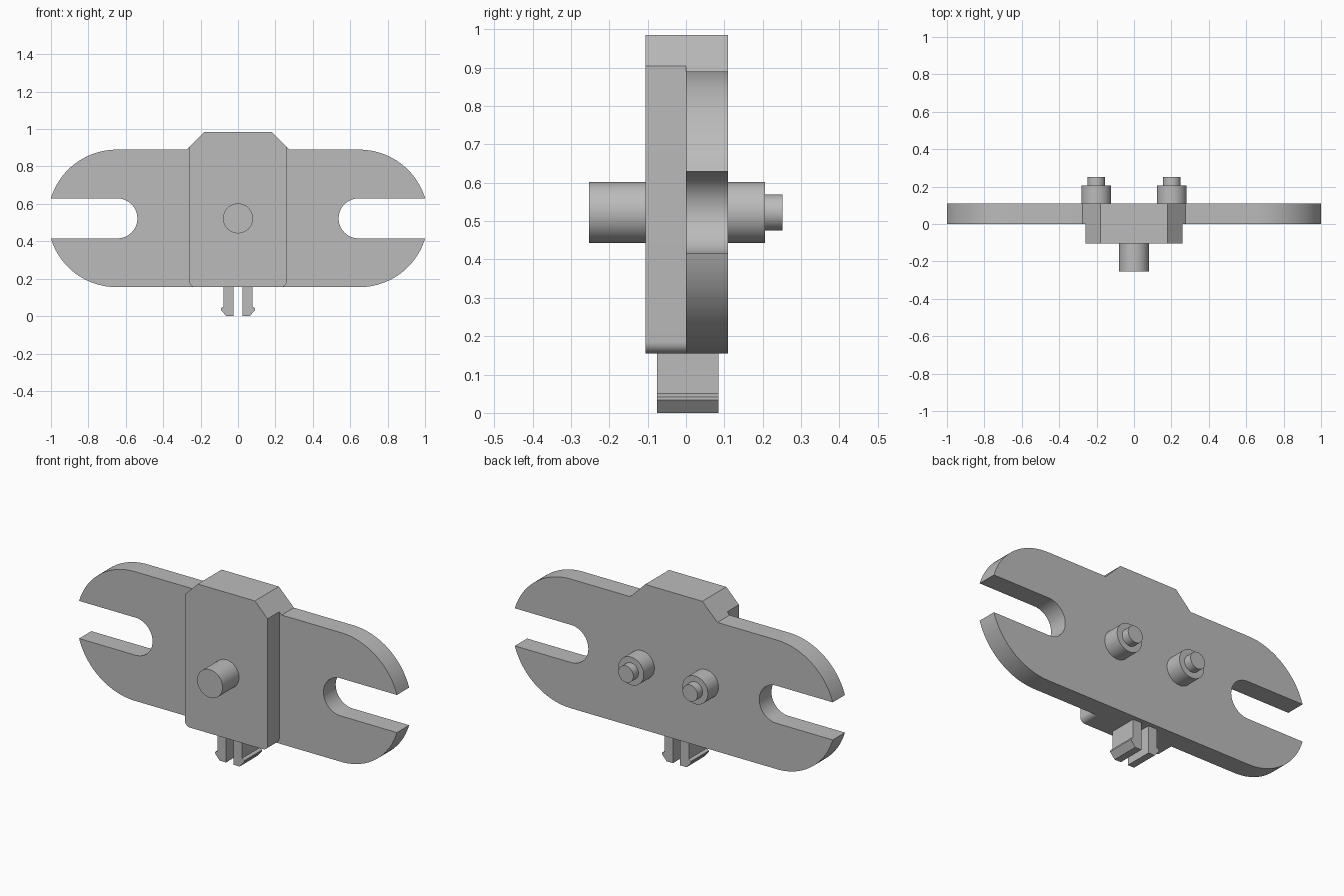
import bpy, math

if "Cube" in bpy.data.objects:
    bpy.data.objects.remove(bpy.data.objects["Cube"])

grey = bpy.data.materials.new("light grey")
grey.diffuse_color = (0.5, 0.5, 0.5, 1)
grey.use_nodes = True
grey.node_tree.nodes["Principled BSDF"].inputs["Base Color"].default_value = grey.diffuse_color
MID = 0.5225  # height of the plate's centre line


def arc(cx, cz, r, a0, a1, n=24):
    """Points on an arc in the x-z plane, angles in degrees."""
    return [(cx + r * math.cos(math.radians(a0 + (a1 - a0) * i / n)),
             cz + r * math.sin(math.radians(a0 + (a1 - a0) * i / n))) for i in range(n + 1)]


def extrude(name, outline, y0, y1):
    """Solid from an x-z outline (counter-clockwise from the front), between two y values."""
    n = len(outline)
    verts = [(x, y0, z) for x, z in outline] + [(x, y1, z) for x, z in outline]
    faces = [tuple(range(n)), tuple(reversed(range(n, 2 * n)))]
    faces += [(i, i + n, (i + 1) % n + n, (i + 1) % n) for i in range(n)]
    mesh = bpy.data.meshes.new(name)
    mesh.from_pydata(verts, [], faces)
    mesh.materials.append(grey)
    obj = bpy.data.objects.new(name, mesh)
    bpy.context.collection.objects.link(obj)
    bpy.ops.object.select_all(action='DESELECT')
    obj.select_set(True)
    bpy.context.view_layer.objects.active = obj
    bpy.ops.object.shade_smooth_by_angle(angle=math.radians(30))
    return obj


def flip(points):
    """Mirror an outline across x, keeping its winding."""
    return [(-x, z) for x, z in reversed(points)]


def peg(name, x, r, y0, y1):
    extrude(name, arc(x, MID, r, 0, 360, 48)[:-1], y0, y1)


# Slotted plate with rounded ends and a raised top
R, SLOT, CX = 0.3675, 0.107, 0.649
tip = math.degrees(math.asin(SLOT / R))
right = (arc(CX, MID, R, -90, -tip)
         + arc(0.645, MID, SLOT, 270, 90)
         + arc(CX, MID, R, tip, 90)
         + [(0.275, 0.89), (0.18, 0.985)])
extrude("slotted_plate", right + flip(right), 0.0, 0.11)

# Front block with chamfered top and rounded bottom corners
side = arc(0.23, 0.185, 0.03, -90, 0, 8) + [(0.26, 0.905), (0.18, 0.985)]
extrude("front_block", side + flip(side), -0.105, 0.0)

# Front peg and stepped back pegs
peg("front_peg", 0, 0.08, -0.253, -0.105)
for label, x in (("left", -0.202), ("right", 0.202)):
    peg(label + "_back_peg", x, 0.08, 0.11, 0.206)
    peg(label + "_back_peg_tip", x, 0.047, 0.206, 0.252)

# Barbed snap clip prongs underneath
prong = [(0.023, 0), (0.063, 0), (0.092, 0.034), (0.092, 0.042),
         (0.077, 0.05), (0.077, 0.155), (0.023, 0.155)]
extrude("right_clip_prong", prong, -0.075, 0.085)
extrude("left_clip_prong", flip(prong), -0.075, 0.085)
